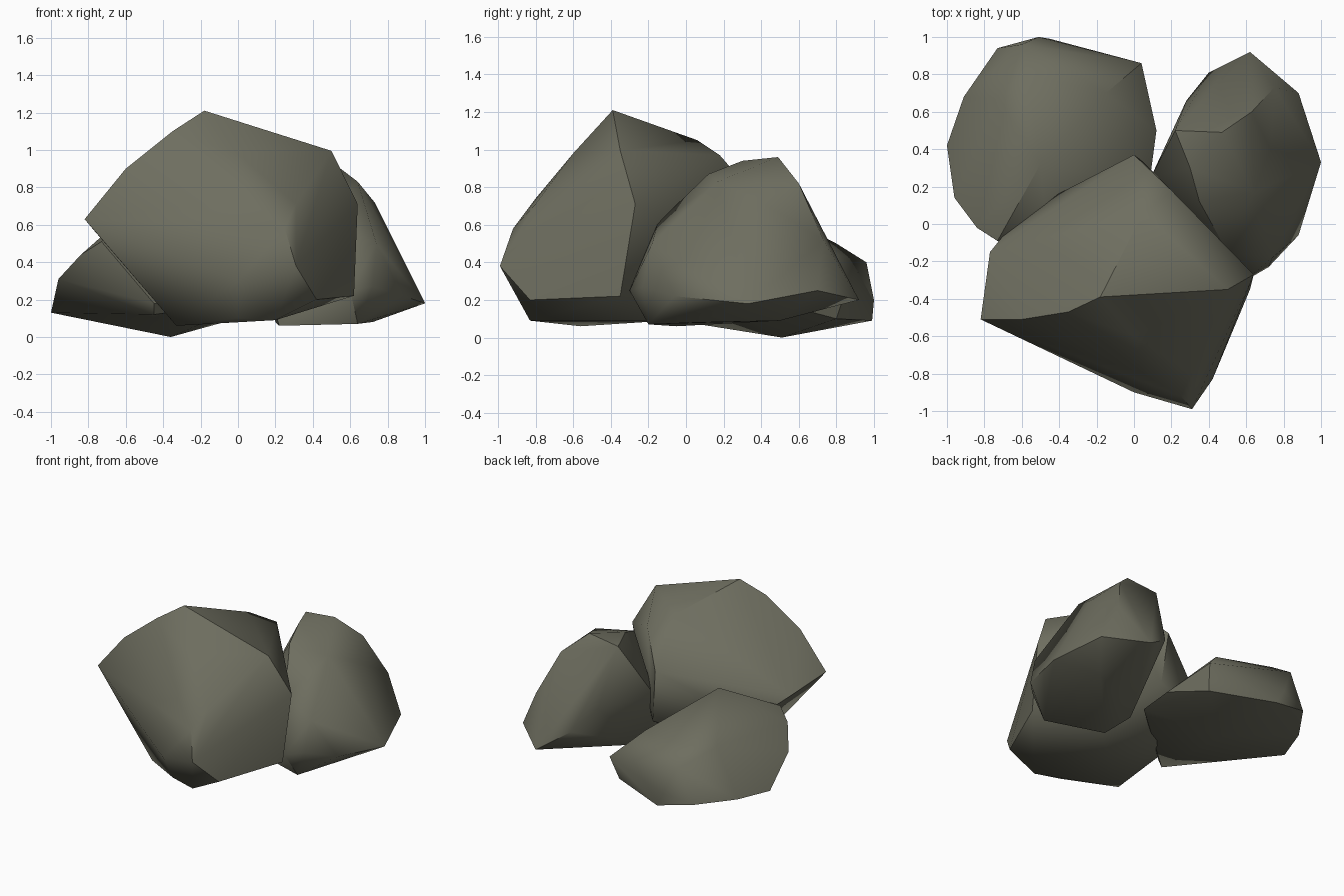
import bpy, bmesh, math

# One weathered stone colour
stone = bpy.data.materials.new("grey_green_stone")
stone.diffuse_color = (0.155, 0.155, 0.115, 1)


def boulder(name, corners):
    """Chiselled boulder: convex hull of its main corners, smooth between facets."""
    bm = bmesh.new()
    for p in corners:
        bm.verts.new(p)
    bmesh.ops.convex_hull(bm, input=bm.verts[:])
    loose = [v for v in bm.verts if not v.link_faces]
    bmesh.ops.delete(bm, geom=loose, context='VERTS')
    bmesh.ops.recalc_face_normals(bm, faces=bm.faces[:])
    me = bpy.data.meshes.new(name)
    bm.to_mesh(me)
    bm.free()
    ob = bpy.data.objects.new(name, me)
    bpy.context.collection.objects.link(ob)
    me.materials.append(stone)
    bpy.ops.object.select_all(action='DESELECT')
    ob.select_set(True)
    bpy.context.view_layer.objects.active = ob
    bpy.ops.object.shade_smooth_by_angle(angle=math.radians(45))
    return ob


# Large front boulder
boulder("front_boulder", [
    (-0.18, -0.39, 1.21), (0.50, -0.35, 0.995), (0.20, 0.18, 0.97),
    (0.00, 0.37, 0.75), (0.04, 0.34, 0.35), (-0.35, -0.47, 1.10),
    (-0.60, -0.51, 0.90), (-0.82, -0.51, 0.63), (-0.77, -0.15, 0.57),
    (-0.60, 0.06, 0.42), (0.05, 0.06, 1.05), (0.00, -0.60, 0.98),
    (0.05, -0.80, 0.74), (0.31, -0.80, 0.71), (0.25, -0.92, 0.58),
    (0.31, -0.99, 0.38), (0.00, -0.90, 0.30), (0.64, -0.27, 0.71),
    (0.62, -0.35, 0.22), (0.42, -0.83, 0.20), (0.20, -0.83, 0.09),
    (0.00, -0.78, 0.10), (-0.33, -0.56, 0.06), (0.20, -0.10, 0.09),
    (-0.25, 0.00, 0.15),
])

# Low boulder at the back left
boulder("back_left_boulder", [
    (-0.50, 0.32, 0.74), (-0.57, 0.80, 0.50), (-0.60, 0.96, 0.40),
    (-0.73, 0.67, 0.49), (-0.51, 1.00, 0.20), (-0.45, 0.99, 0.09),
    (-0.73, 0.94, 0.15), (-0.91, 0.68, 0.14), (-1.00, 0.42, 0.13),
    (-0.96, 0.14, 0.31), (-0.84, -0.02, 0.44), (-0.73, -0.09, 0.51),
    (-0.45, -0.27, 0.18), (-0.45, -0.24, 0.12), (-0.36, 0.51, 0.00),
    (0.04, 0.86, 0.28), (0.00, 0.80, 0.10), (0.12, 0.50, 0.18),
    (0.08, 0.20, 0.19), (-0.15, 0.70, 0.47),
])

# Upright boulder at the back right
boulder("back_right_boulder", [
    (0.47, 0.49, 0.96), (0.30, 0.30, 0.94), (0.22, 0.50, 0.93),
    (0.35, 0.12, 0.87), (0.50, -0.15, 0.61), (0.64, 0.17, 0.83),
    (0.63, 0.60, 0.82), (0.73, 0.40, 0.72), (0.74, -0.18, 0.50),
    (0.75, 0.73, 0.52), (0.88, 0.70, 0.25), (0.62, 0.92, 0.20),
    (0.40, 0.81, 0.35), (0.28, 0.66, 0.50), (1.00, 0.33, 0.18),
    (0.88, -0.06, 0.22), (0.72, -0.23, 0.27), (0.60, -0.30, 0.25),
    (0.72, 0.05, 0.08), (0.72, 0.50, 0.09), (0.64, -0.20, 0.07),
    (0.22, -0.05, 0.06), (0.09, 0.25, 0.50), (0.20, 0.20, 0.08),
])
